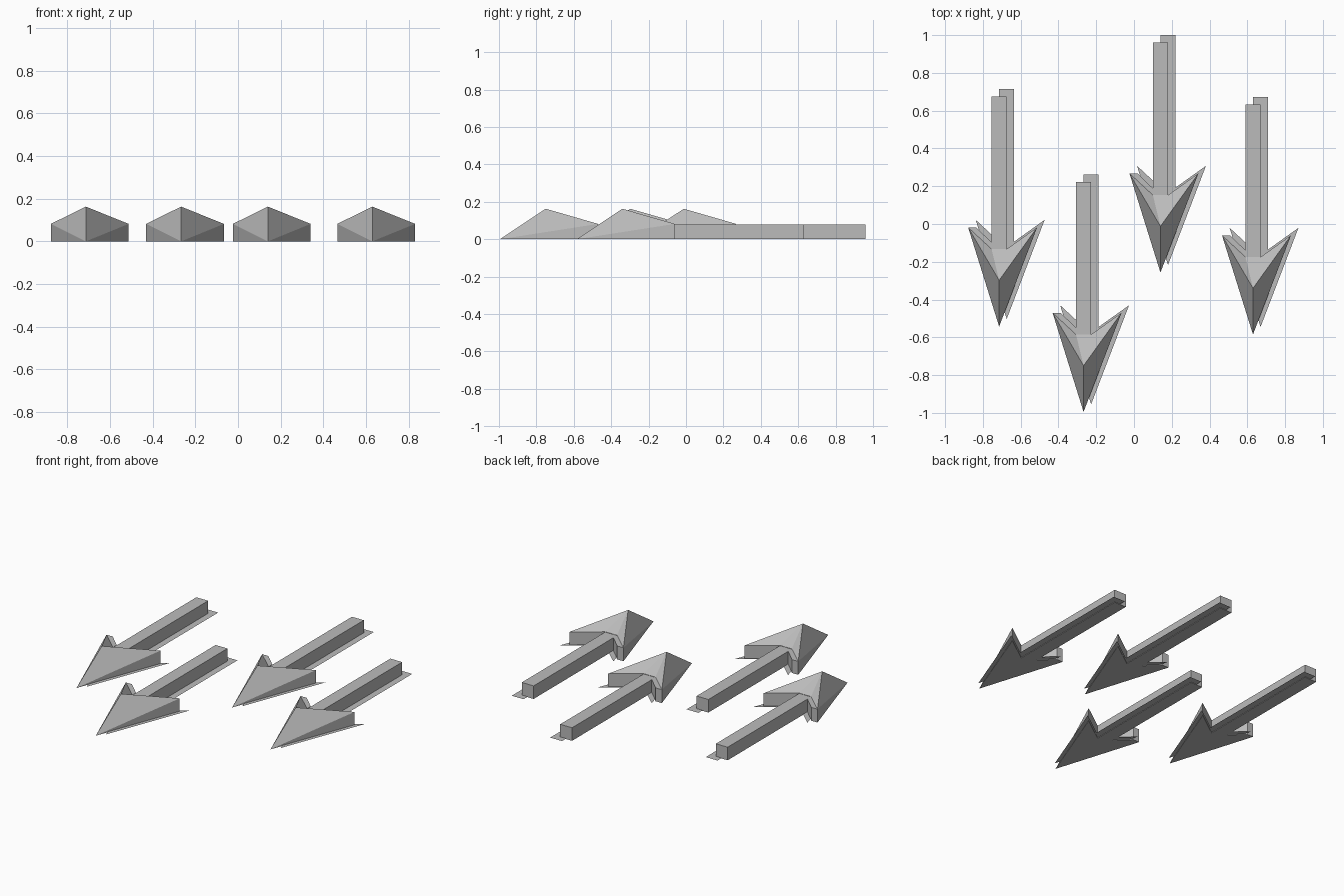
import bpy
import bmesh

if "Cube" in bpy.data.objects:
    bpy.data.objects.remove(bpy.data.objects["Cube"], do_unlink=True)

grey = bpy.data.materials.new("plain_grey")
grey.use_nodes = True
colour = (0.5, 0.5, 0.5, 1)
grey.diffuse_color = colour
grey.node_tree.nodes["Principled BSDF"].inputs["Base Color"].default_value = colour

# Shared arrow dimensions, measured from the tip
LENGTH, HALF, NOTCH, BARB = 1.217, 0.04, 0.41, 0.525
RIM, PEAK, PEAK_Y = 0.082, 0.163, 0.245
LEFT, RIGHT = -0.164, 0.201
SHADOW, SHADOW_Z = 0.04, 0.003


def finish(bm, name, place, fix=True):
    if fix:
        bmesh.ops.recalc_face_normals(bm, faces=bm.faces)
    mesh = bpy.data.meshes.new(name)
    bm.to_mesh(mesh)
    bm.free()
    mesh.materials.append(grey)
    obj = bpy.data.objects.new(name, mesh)
    obj.location = place
    bpy.context.collection.objects.link(obj)


def arrow_head(name, place):
    bm = bmesh.new()
    # Rear outline, running from one barb to the other
    rear = [(RIGHT, BARB), (HALF, NOTCH), (-HALF, NOTCH),
            (-HALF, NOTCH + 0.036), (LEFT + 0.042, BARB), (LEFT, BARB)]
    low = [bm.verts.new((x, y, 0)) for x, y in rear]
    top = [bm.verts.new((x, y, RIM)) for x, y in rear]
    tip = bm.verts.new((0, 0, 0))
    peak = bm.verts.new((0, PEAK_Y, PEAK))
    # Base and upright rear walls
    bm.faces.new([tip] + low)
    for i in range(len(rear) - 1):
        bm.faces.new((low[i], low[i + 1], top[i + 1], top[i]))
    # Sides and sloping front facets
    for i in (0, -1):
        bm.faces.new((tip, low[i], top[i]))
        bm.faces.new((tip, top[i], peak))
    # Sloping back facets and the narrow ledge on one barb
    for a, b in ((0, 1), (1, 2), (2, 5)):
        bm.faces.new((peak, top[a], top[b]))
    bm.faces.new(top[2:])
    finish(bm, name, place)


def shaft(name, place):
    bm = bmesh.new()
    bmesh.ops.create_cube(bm, size=1)
    bmesh.ops.scale(bm, verts=bm.verts, vec=(2 * HALF, LENGTH - NOTCH, RIM - 0.002))
    bmesh.ops.translate(bm, verts=bm.verts,
                        vec=(0, (LENGTH + NOTCH) / 2, RIM / 2 - 0.001))
    finish(bm, name, place)


def ground_shadow(name, place):
    bm = bmesh.new()
    outline = [(0, 0), (RIGHT, BARB), (HALF, NOTCH), (HALF, LENGTH),
               (-HALF, LENGTH), (-HALF, NOTCH), (LEFT, BARB)]
    bm.faces.new([bm.verts.new((x, y, 0)) for x, y in outline])
    x, y, z = place
    finish(bm, name, (x + SHADOW, y + SHADOW, SHADOW_Z), fix=False)


# Four matching arrows, placed by their tips
tips = [(-0.714, -0.543), (-0.267, -0.995), (0.14, -0.257), (0.63, -0.585)]
for n, (x, y) in enumerate(tips, 1):
    place = (x, y, 0)
    arrow_head(f"arrow_head_{n}", place)
    shaft(f"arrow_shaft_{n}", place)
    ground_shadow(f"arrow_shadow_{n}", place)
